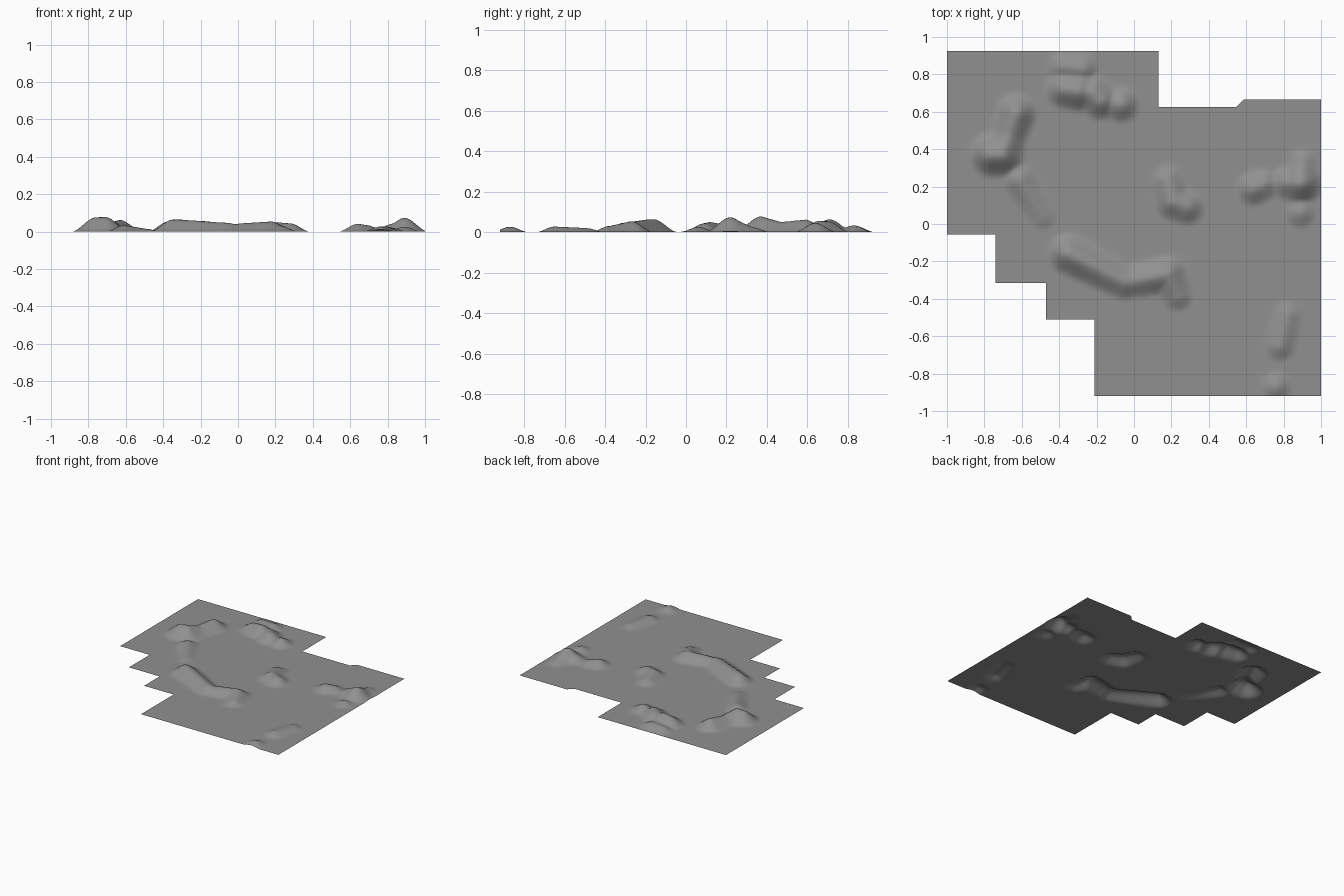
import bpy, bmesh, math
from mathutils import Vector

cube = bpy.data.objects.get("Cube")
if cube:
    bpy.data.objects.remove(cube, do_unlink=True)

STEP = 0.016

# Stepped plan, west to east: east edge, south edge, north edge
WEST, SOUTH, NORTH, SHOULDER, EAST_NORTH = -1, -0.92, 0.925, 0.625, 0.665
STRIPS = [
    (-0.74, -0.055, NORTH),
    (-0.47, -0.315, NORTH),
    (-0.21, -0.51, NORTH),
    (0.13, SOUTH, NORTH),
    (0.545, SOUTH, SHOULDER),
    (0.585, SOUTH, EAST_NORTH),
    (1, SOUTH, EAST_NORTH),
]

# Crest lines of the hills: x, y and height in hundredths
CRESTS = {
    "west massif": [(-76, 37, 7.6), (-71, 37, 7.8), (-67, 47, 5), (-63, 59, 6.2)],
    "west foothill": [(-61, 23, 3.4), (-49, 4, 1.4)],
    "north peak": [(-37, 72, 5.5), (-30, 71, 6.4)],
    "north foothill": [(-38, 84, 3), (-28, 83, 3.4)],
    "north ridge": [(-22, 70, 5.4), (-18, 66, 5.6)],
    "north spur": [(-7, 64, 4.6)],
    "south ridge": [(-35, -16, 6.4), (-31, -18, 6.4), (-5, -31, 4.6)],
    "south hill": [(2, -30, 4.4), (18, -27, 5.4), (23, -38, 3)],
    "central hill": [(18, 23, 3.2), (21, 12, 5), (28, 9, 4.4)],
    "east hill": [(64, 19, 4.2), (69, 21, 3.4)],
    "east peak": [(82, 22, 4), (89, 22, 7.4), (90, 33, 2.4)],
    "east foothill": [(89, 6, 2.6)],
    "southeast hills": [(82, -49, 2), (78, -65, 2.8)],
    "southeast edge": [(76, -87, 2.7)],
}


def crest_height(p, crest):
    """Highest smooth falloff from any segment of one crest line."""
    points = [Vector(point) / 100 for point in crest]
    best = 0
    for a, b in zip(points, points[1:] or points):
        axis = b.xy - a.xy
        t = (p - a.xy).dot(axis) / max(axis.length_squared, STEP ** 4)
        near = a.lerp(b, max(0, min(1, t)))
        radius = 0.07 + 0.8 * near.z
        f = max(0, 1 - (p - near.xy).length / radius)
        best = max(best, near.z * f * f * (3 - 2 * f))
    return best


def height(x, y):
    """Blend the hills where they overlap."""
    p = Vector((x, y))
    return sum(crest_height(p, c) ** 4 for c in CRESTS.values()) ** 0.25


def spaced(breaks):
    """Evenly divide every interval, keeping the break values exact."""
    breaks = sorted(set(breaks))
    values = breaks[:1]
    for a, b in zip(breaks, breaks[1:]):
        n = math.ceil((b - a) / STEP)
        values += [a + (b - a) * k / n for k in range(1, n)] + [b]
    return values


def inside(x, y):
    """True where the stepped plan covers the point."""
    south, north = next(strip[1:] for strip in STRIPS if x < strip[0])
    return south < y < north


# Ground sheet
bm = bmesh.new()
xs = spaced([WEST] + [strip[0] for strip in STRIPS])
ys = spaced([edge for strip in STRIPS for edge in strip[1:]])
verts = {}
slant_start, slant_end = STRIPS[4][0], STRIPS[5][0]


def corner(i, j):
    """Grid vertex, shared by the neighbouring cells."""
    if (i, j) not in verts:
        x, y = xs[i], ys[j]
        # slanted step on the north edge
        if slant_start <= x <= slant_end and y > SHOULDER:
            y = min(y, SHOULDER + x - slant_start)
        verts[i, j] = bm.verts.new((x, y, height(x, y)))
    return verts[i, j]


for i in range(len(xs) - 1):
    for j in range(len(ys) - 1):
        if inside((xs[i] + xs[i + 1]) / 2, (ys[j] + ys[j + 1]) / 2):
            bm.faces.new([corner(i, j), corner(i + 1, j),
                          corner(i + 1, j + 1), corner(i, j + 1)])
bmesh.ops.remove_doubles(bm, verts=bm.verts, dist=STEP / 20)
for face in bm.faces:
    face.smooth = True

mesh = bpy.data.meshes.new("terrain")
bm.to_mesh(mesh)
bm.free()
terrain = bpy.data.objects.new("terrain", mesh)
bpy.context.collection.objects.link(terrain)

# Stone grey
grey = bpy.data.materials.new("stone grey")
grey.use_nodes = True
colour = (0.28, 0.28, 0.28, 1)
grey.diffuse_color = colour
grey.node_tree.nodes["Principled BSDF"].inputs["Base Color"].default_value = colour
mesh.materials.append(grey)
